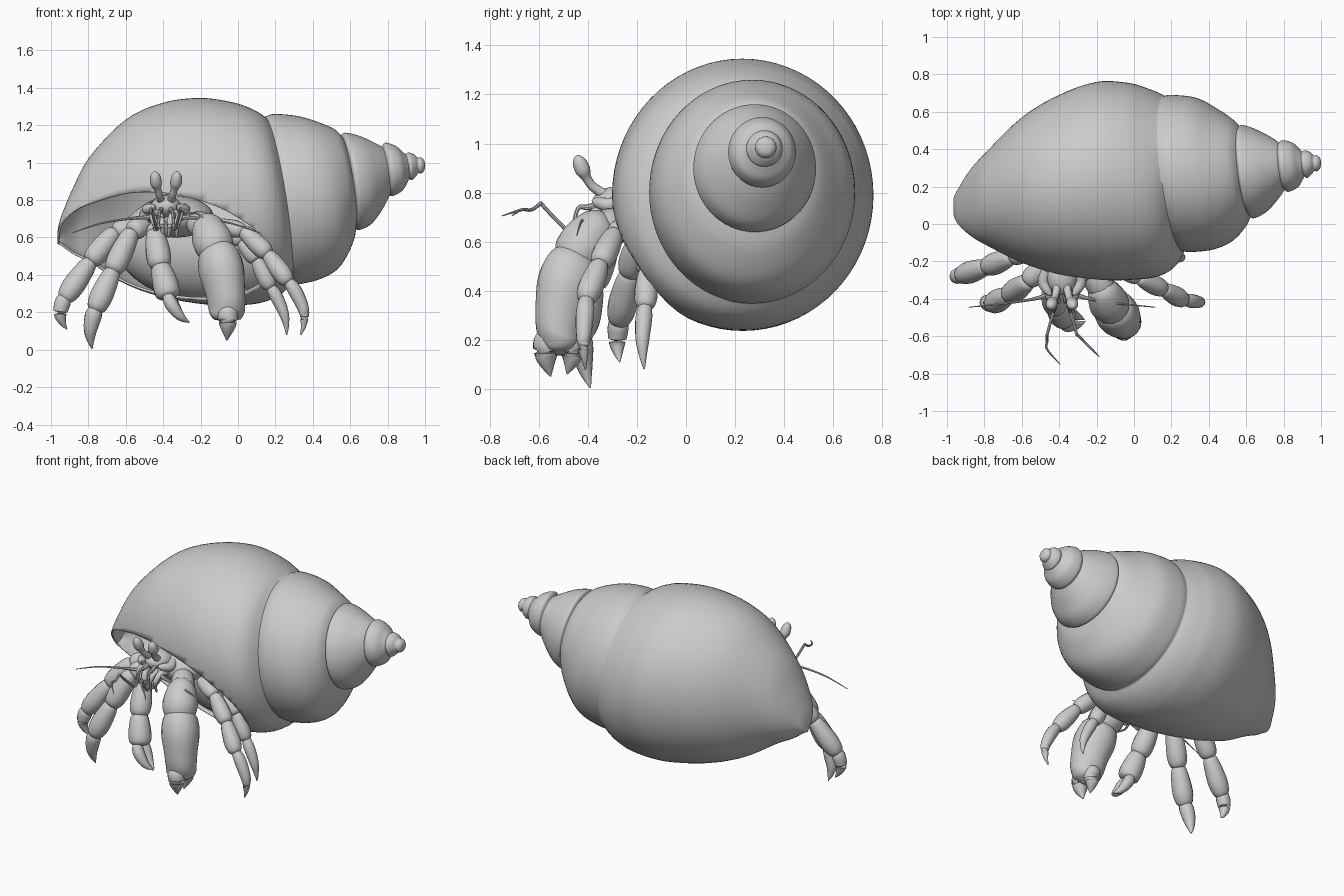
import bpy, bmesh, math
from mathutils import Vector


def smooth(keys, n):
    """Sample a smooth curve through tuples of any length."""
    out = []
    for i in range(len(keys) - 1):
        p0, p1, p2 = keys[max(i - 1, 0)], keys[i], keys[i + 1]
        p3 = keys[min(i + 2, len(keys) - 1)]
        for s in range(n):
            t = s / n
            out.append(tuple(
                0.5 * (2 * b + (c - a) * t + (2 * a - 5 * b + 4 * c - d) * t * t
                       + (3 * b - a - 3 * c + d) * t ** 3)
                for a, b, c, d in zip(p0, p1, p2, p3)))
    return out + [tuple(keys[-1])]


def loft(bm, rings):
    """Skin a list of closed rings and cap both ends."""
    vs = [[bm.verts.new(p) for p in r] for r in rings]
    n = len(vs[0])
    for a, b in zip(vs, vs[1:]):
        for j in range(n):
            bm.faces.new((a[j], a[(j + 1) % n], b[(j + 1) % n], b[j]))
    bm.faces.new(vs[0][::-1])
    bm.faces.new(vs[-1])


def tube(bm, keys, n=5, sides=14, wide=1.0):
    """Round limb through (x, y, z, radius) keys; wide stretches it sideways."""
    pts = smooth(keys, n)
    rings = []
    for i, p in enumerate(pts):
        a, b = pts[max(i - 1, 0)], pts[min(i + 1, len(pts) - 1)]
        q = (Vector(b[:3]) - Vector(a[:3])).to_track_quat('Z', 'Y')
        r = max(p[3], 0.002)
        rings.append([Vector(p[:3]) + q @ Vector((
            r * wide * math.cos(2 * math.pi * k / sides),
            r * math.sin(2 * math.pi * k / sides), 0)) for k in range(sides)])
    loft(bm, rings)


def segment(bm, a, b, r, r_end=0.85):
    """Swollen leg segment with rounded ends."""
    a, b = Vector(a), Vector(b)
    keys = [(-.04, .4), (.02, .68), (.25, .88), (.65, 1), (.93, r_end), (1.03, r_end * .5)]
    tube(bm, [(*a.lerp(b, t), r * k) for t, k in keys], 3)


def finish(name, bm, angle=40):
    bmesh.ops.recalc_face_normals(bm, faces=bm.faces)
    me = bpy.data.meshes.new(name)
    bm.to_mesh(me)
    bm.free()
    ob = bpy.data.objects.new(name, me)
    bpy.context.collection.objects.link(ob)
    bpy.ops.object.select_all(action='DESELECT')
    ob.select_set(True)
    bpy.context.view_layer.objects.active = ob
    bpy.ops.object.shade_smooth_by_angle(angle=math.radians(angle))
    return ob


def ellipsoid(name, loc, radii):
    bm = bmesh.new()
    bmesh.ops.create_uvsphere(bm, u_segments=32, v_segments=20, radius=1)
    bmesh.ops.scale(bm, vec=radii, verts=bm.verts)
    bmesh.ops.translate(bm, vec=loc, verts=bm.verts)
    return finish(name, bm)


# Shell whorls: rings of (x, centre y, radius y, centre z, radius z)
body = [(-.965, .09, .05, .60, .035), (-.945, .085, .095, .635, .08), (-.88, .11, .175, .69, .18),
        (-.79, .135, .25, .75, .285), (-.6, .18, .39, .79, .44), (-.4, .21, .48, .80, .52),
        (-.18, .23, .53, .793, .553), (0, .23, .525, .783, .543), (.1, .227, .503, .78, .52),
        (.17, .24, .465, .785, .485), (.21, .27, .415, .797, .447)]
second = [body[-1], (.26, .27, .42, .805, .455), (.38, .27, .405, .815, .435),
          (.48, .265, .355, .83, .39), (.56, .275, .285, .87, .31), (.59, .285, .235, .895, .245)]
third = [second[-1], (.61, .28, .25, .90, .26), (.68, .285, .22, .91, .235),
         (.75, .30, .165, .935, .175), (.79, .31, .125, .955, .13)]
fourth = [third[-1], (.81, .31, .138, .965, .142), (.86, .315, .12, .97, .12),
          (.89, .32, .085, .975, .085), (.905, .32, .065, .98, .065)]
apex = [fourth[-1], (.92, .32, .074, .98, .074), (.945, .325, .06, .985, .06),
        (.962, .325, .042, .985, .042), (.978, .325, .043, .985, .043),
        (.995, .325, .028, .985, .028), (1.0, .325, .004, .985, .004)]
rings = []
for whorl in (body, second, third, fourth, apex):
    for x, cy, ry, cz, rz in smooth(whorl, 5)[1 if rings else 0:]:
        k = min(max(0, (x + .4) / .6), 1, rz / .44)
        if x > .9:
            k *= max(0, (1 - x) / .1)
        ring = []
        for j in range(72):
            c, s = math.cos(2 * math.pi * j / 72), math.sin(2 * math.pi * j / 72)
            ring.append((x - k * (.05 * c + .067 * s), cy + ry * c, cz + rz * s))
        rings.append(ring)
bm = bmesh.new()
loft(bm, rings)
bmesh.ops.recalc_face_normals(bm, faces=bm.faces)

# Slanted opening at the front underside
no = Vector((-.24, -.82, -.58))
bmesh.ops.bisect_plane(bm, geom=bm.verts[:] + bm.edges[:] + bm.faces[:], dist=1e-5,
                       plane_co=no * (-.17 / no.length_squared), plane_no=no, clear_outer=True)
shell = finish("shell", bm, 60)
wall = shell.modifiers.new("wall", 'SOLIDIFY')
wall.thickness = .012
ellipsoid("shell_inner_whorl", (-.13, .235, .56), (.52, .28, .31))

# Crab body and head
ellipsoid("crab_body", (-.33, -.12, .71), (.2, .2, .11))
ellipsoid("head", (-.385, -.28, .765), (.08, .1, .06))

# Walking legs: hip, knee, ankle, foot, tip, radius, outward bend of the foot
legs = {
    "left_rear_leg": ((-.5, -.12, .68), (-.66, -.18, .63), (-.79, -.23, .47), (-.93, -.275, .27), (-.915, -.27, .11), .06, .035),
    "left_front_leg": ((-.48, -.22, .68), (-.57, -.31, .63), (-.67, -.38, .42), (-.765, -.43, .21), (-.78, -.39, .005), .063, .02),
    "right_front_leg": ((-.12, -.22, .67), (.03, -.29, .635), (.16, -.35, .51), (.27, -.41, .36), (.335, -.41, .08), .052, .05),
    "right_rear_leg": ((-.1, -.12, .65), (.02, -.15, .58), (.10, -.16, .48), (.175, -.165, .33), (.26, -.17, .08), .048, .025),
}
for name, (hip, knee, ankle, foot, tip, r, bend) in legs.items():
    bm = bmesh.new()
    segment(bm, hip, knee, r * .9)
    segment(bm, knee, ankle, r)
    segment(bm, ankle, foot, r, .8)
    out = Vector((math.copysign(bend, tip[0] + .33), -.01, 0))
    f, t = Vector(foot), Vector(tip)
    f = f.lerp(Vector(ankle), .1)
    tube(bm, [(*f, r * .5), (*(f.lerp(t, .2) + out * .6), r * .72),
              (*(f.lerp(t, .55) + out), r * .58), (*(f.lerp(t, .82) + out * .6), r * .3), (*t, .003)])
    finish(name, bm)

# Large right claw
bm = bmesh.new()
segment(bm, (-.24, -.24, .69), (-.15, -.37, .64), .075)
tube(bm, [(-.18, -.33, .69, .05), (-.165, -.36, .66, .085), (-.135, -.42, .58, .108),
          (-.11, -.45, .52, .09), (-.1, -.46, .49, .05)])
tube(bm, [(-.12, -.43, .56, .05), (-.11, -.45, .52, .11), (-.09, -.48, .43, .13),
          (-.07, -.505, .32, .115), (-.06, -.515, .23, .102), (-.055, -.515, .17, .08),
          (-.055, -.515, .135, .02)], 5, 20, .9)
tube(bm, [(-.055, -.55, .25, .02), (-.055, -.565, .2, .055), (-.055, -.57, .13, .045), (-.06, -.552, .05, .003)])
tube(bm, [(-.055, -.48, .25, .02), (-.055, -.47, .2, .055), (-.055, -.465, .13, .042), (-.06, -.485, .06, .003)])
finish("right_large_claw", bm, 60)

# Small left claw
bm = bmesh.new()
segment(bm, (-.41, -.24, .67), (-.44, -.37, .61), .06)
segment(bm, (-.445, -.36, .63), (-.415, -.45, .44), .067)
segment(bm, (-.415, -.45, .45), (-.37, -.505, .28), .07, .9)
tube(bm, [(-.385, -.515, .32, .02), (-.36, -.54, .25, .036), (-.31, -.54, .18, .025), (-.26, -.52, .145, .003)])
tube(bm, [(-.38, -.48, .32, .02), (-.355, -.475, .25, .036), (-.31, -.49, .18, .024), (-.265, -.51, .15, .003)])
finish("left_small_claw", bm, 60)

# Paired face parts, mirrored about the head centre
for side, label in ((-1, "left"), (1, "right")):
    def m(keys):
        return [(-.385 + side * x, y, z, r) for x, y, z, r in keys]

    bm = bmesh.new()
    tube(bm, m([(.025, -.33, .79, .022), (.035, -.38, .825, .019), (.045, -.405, .86, .02),
                (.053, -.42, .89, .031), (.057, -.435, .925, .028), (.058, -.442, .945, .016), (.058, -.445, .953, .003)]))
    finish(label + "_eyestalk", bm)

    bm = bmesh.new()
    tube(bm, m([(.02, -.34, .76, .014), (.03, -.40, .74, .012), (.035, -.44, .735, .009),
                (.045, -.47, .645, .009), (.06, -.52, .68, .008), (.08, -.595, .76, .008)]), 5, 8)
    far = (.0, -.75) if side < 0 else (.2, -.71)
    tube(bm, m([(.08, -.59, .758, .008), (.08 + far[0] * .2, -.63, .73, .007),
                (.08 + far[0] * .4, -.67, .73, .006), (max(far[0], .01), far[1], .705, .002)]), 4, 8)
    finish(label + "_antennule", bm)

    bm = bmesh.new()
    tube(bm, m([(.05, -.34, .73, .022), (.08, -.38, .71, .014), (.2, -.41, .70, .007),
                (.35, -.43, .675, .005), (.5, -.445, .625, .002)]), 5, 8)
    finish(label + "_antenna", bm)

    bm = bmesh.new()
    for x in (.02, .06):
        tube(bm, m([(x + .02, -.28, .70, .022), (x + .015, -.37, .72, .02), (x, -.41, .67, .016),
                    (x - .005, -.39, .60, .005)]), 4, 10)
    tube(bm, m([(.08, -.25, .76, .03), (.1, -.31, .75, .03), (.075, -.36, .76, .022), (.06, -.38, .77, .006)]), 4, 10)
    finish(label + "_mouthparts", bm)
